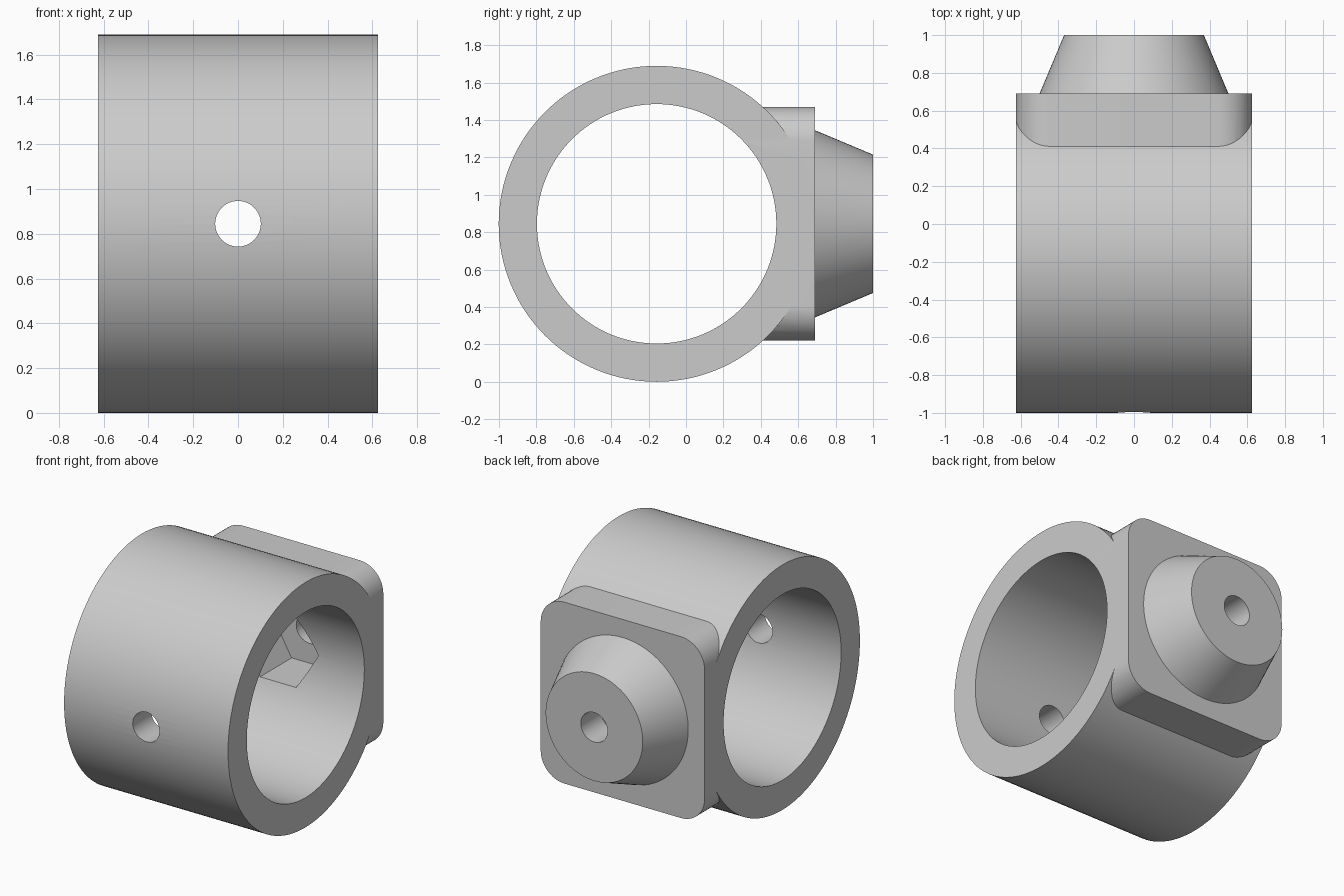
import bpy, bmesh, math
from mathutils import Matrix

cube = bpy.data.objects.get("Cube")
if cube:
    bpy.data.objects.remove(cube, do_unlink=True)

grey = bpy.data.materials.new("plain grey")
grey.use_nodes = True
colour = (0.6, 0.6, 0.6, 1)
grey.diffuse_color = colour
grey.node_tree.nodes["Principled BSDF"].inputs["Base Color"].default_value = colour

HALF = 0.625                  # half width of ring and plate
RING_Y, AXIS_Z = -0.157, 0.8445


def new_object(name, bm):
    bmesh.ops.recalc_face_normals(bm, faces=bm.faces)
    mesh = bpy.data.meshes.new(name)
    bm.to_mesh(mesh)
    bm.free()
    mesh.materials.append(grey)
    obj = bpy.data.objects.new(name, mesh)
    bpy.context.collection.objects.link(obj)
    return obj


def ring_cylinder(name, radius, half):
    """Cylinder along x, centred on the ring axis."""
    bm = bmesh.new()
    bmesh.ops.create_cone(bm, cap_ends=True, segments=128, radius1=radius, radius2=radius, depth=2 * half,
                          matrix=Matrix.Translation((0, RING_Y, AXIS_Z)) @ Matrix.Rotation(math.pi / 2, 4, "Y"))
    return new_object(name, bm)


def back_cone(name, y1, y2, r1, r2, segments):
    """Cone or prism along y, from radius r1 at y1 to r2 at y2."""
    bm = bmesh.new()
    bmesh.ops.create_cone(bm, cap_ends=True, segments=segments, radius1=r1, radius2=r2, depth=y2 - y1,
                          matrix=Matrix.Translation((0, (y1 + y2) / 2, AXIS_Z)) @ Matrix.Rotation(-math.pi / 2, 4, "X"))
    return new_object(name, bm)


def rounded_plate(name, y1, y2, radius):
    """Square plate facing y with rounded corners."""
    bm = bmesh.new()
    verts, steps, c = [], 12, HALF - radius
    for corner, (sx, sz) in enumerate([(1, 1), (-1, 1), (-1, -1), (1, -1)]):
        for i in range(steps + 1):
            a = (corner + i / steps) * math.pi / 2
            verts.append(bm.verts.new((sx * c + radius * math.cos(a), y1, AXIS_Z + sz * c + radius * math.sin(a))))
    face = bm.faces.new(verts)
    moved = bmesh.ops.extrude_face_region(bm, geom=[face], use_keep_orig=True)["geom"]
    bmesh.ops.translate(bm, vec=(0, y2 - y1, 0), verts=[v for v in moved if isinstance(v, bmesh.types.BMVert)])
    return new_object(name, bm)


# Solid parts
body = ring_cylinder("ring_mount", 0.8445, HALF)
plate = rounded_plate("back_plate", 0, 0.69, 0.18)
boss = back_cone("tapered_boss", 0.5, 1.0, 0.58, 0.37, 96)

# Cutters: bore, hexagonal nut pocket, screw hole through front and back
bore = ring_cylinder("bore_cutter", 0.64, 1)
pocket = back_cone("nut_pocket_cutter", 0, 0.78, 0.275, 0.275, 6)
pocket.data.transform(Matrix.Translation((0, 0, AXIS_Z)) @ Matrix.Rotation(math.pi / 6, 4, "Y")
                      @ Matrix.Translation((0, 0, -AXIS_Z)))
# Keep two flats of the pocket level
if max(v.co.x for v in pocket.data.vertices) < 0.26:
    pocket.data.transform(Matrix.Translation((0, 0, AXIS_Z)) @ Matrix.Rotation(math.pi / 6, 4, "Y")
                          @ Matrix.Translation((0, 0, -AXIS_Z)))
hole = back_cone("screw_hole_cutter", -1.2, 1.2, 0.102, 0.102, 48)

for tool, operation in [(plate, "UNION"), (boss, "UNION"), (bore, "DIFFERENCE"),
                        (pocket, "DIFFERENCE"), (hole, "DIFFERENCE")]:
    tool.hide_render = True
    mod = body.modifiers.new(tool.name, "BOOLEAN")
    mod.object, mod.operation, mod.solver = tool, operation, "EXACT"

# Bake the cuts, then drop the helpers
bpy.context.view_layer.update()
final = bpy.data.meshes.new_from_object(body.evaluated_get(bpy.context.evaluated_depsgraph_get()))
body.modifiers.clear()
body.data = final
for tool in (plate, boss, bore, pocket, hole):
    bpy.data.objects.remove(tool, do_unlink=True)

bpy.ops.object.select_all(action="DESELECT")
body.select_set(True)
bpy.context.view_layer.objects.active = body
bpy.ops.object.shade_smooth_by_angle(angle=math.radians(30))
